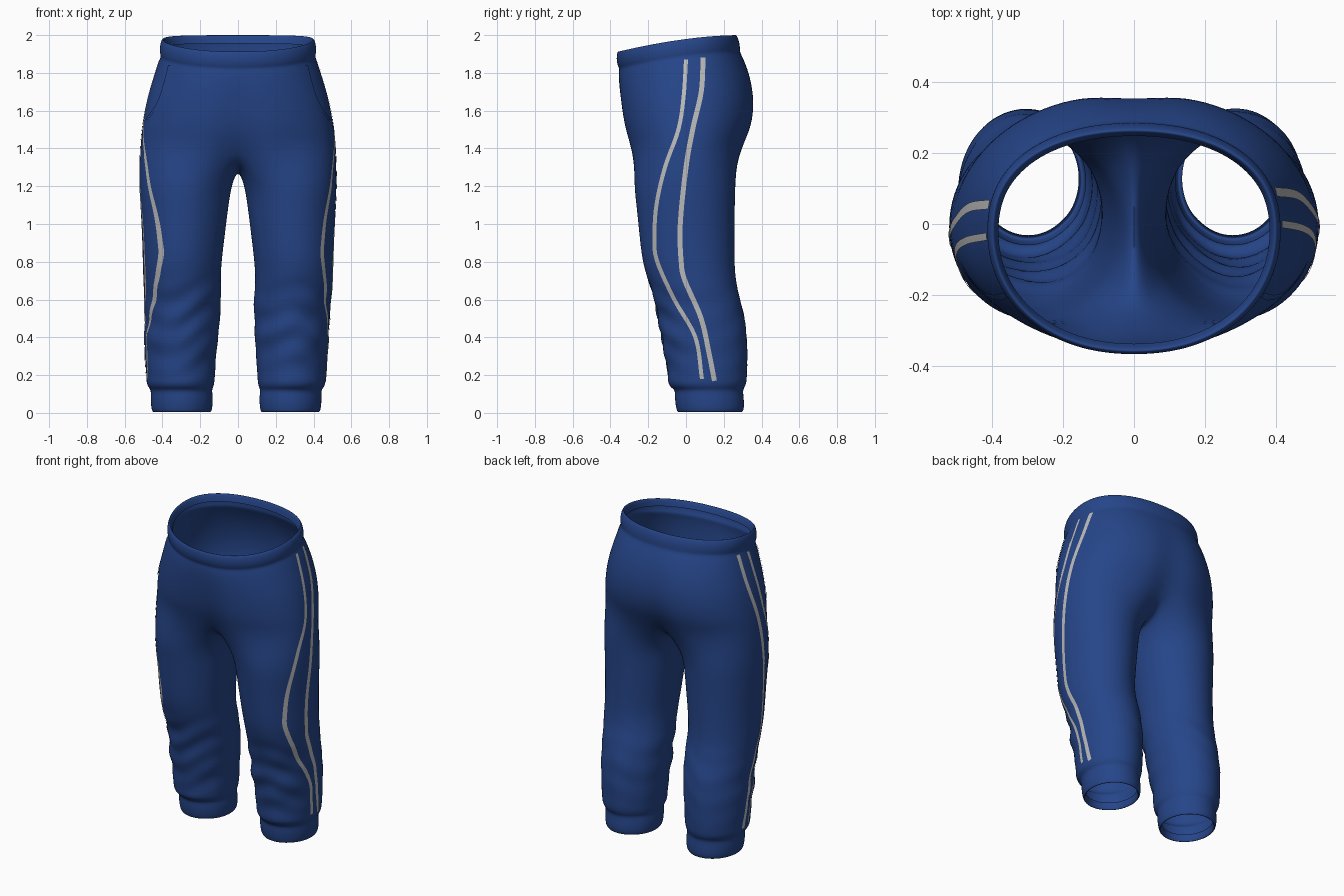
import bpy, bmesh, math
from mathutils import Vector
from mathutils.bvhtree import BVHTree

cube = bpy.data.objects.get("Cube")
if cube:
    bpy.data.objects.remove(cube)


def material(name, rgb):
    m = bpy.data.materials.new(name)
    m.use_nodes = True
    m.diffuse_color = (*rgb, 1)
    bsdf = m.node_tree.nodes["Principled BSDF"]
    bsdf.inputs["Base Color"].default_value = (*rgb, 1)
    bsdf.inputs["Roughness"].default_value = 0.8
    return m


BLUE = material("navy blue cloth", (0.019, 0.060, 0.250))
GREY = material("light grey trim", (0.50, 0.50, 0.50))

OUT, INN = 14, 8      # segments on the outer and inner part of a leg ring

# Hips: height, half width, front, back, centre pinch
HIPS = [(1.955, .385, -.340, .250, 0), (1.995, .393, -.352, .258, 0),
        (2.006, .405, -.365, .268, 0), (1.965, .418, -.372, .285, 0),
        (1.925, .416, -.364, .288, 0), (1.908, .410, -.354, .288, 0),
        (1.880, .423, -.361, .305, .002), (1.800, .447, -.362, .343, .01),
        (1.700, .477, -.356, .368, .017), (1.600, .497, -.347, .374, .023),
        (1.500, .512, -.333, .357, .035), (1.410, .520, -.308, .315, .05)]

# Legs: height, inner x, outer x, front, back
LEGS = [(1.22, .030, .528, -.282, .267), (1.10, .050, .521, -.267, .263),
        (.95, .068, .512, -.252, .261), (.80, .087, .508, -.236, .261),
        (.70, .092, .505, -.204, .267), (.60, .085, .498, -.170, .290),
        (.50, .090, .493, -.148, .316), (.40, .097, .490, -.140, .327),
        (.30, .105, .487, -.110, .329), (.20, .112, .478, -.100, .327),
        (.16, .114, .478, -.100, .324), (.135, .121, .467, -.085, .314),
        (.12, .128, .453, -.060, .304), (.08, .122, .456, -.063, .309),
        (.03, .125, .453, -.057, .312), (.0, .132, .445, -.048, .303),
        (.01, .145, .432, -.035, .290), (.05, .145, .432, -.035, .290)]


def hip_ring(z, w, front, back, pinch):
    """Open arc from front centre round the side to back centre."""
    mid, pts = -0.02, []
    for i in range(OUT + 1):
        t = math.pi * (i / OUT - 0.5)
        c, s = max(math.cos(t), 0), math.sin(t)
        x = w * c ** 0.92 if 0 < i < OUT else 0.0
        reach = (back if s > 0 else front) - mid
        y = mid + reach * abs(s) ** (0.86 if s > 0 else 0.95)
        y -= math.copysign(pinch, s) * math.exp(-(x / 0.07) ** 2)
        # the waist dips towards the front, fading out down the hips
        dip = max(0, min(1, (z - 1.45) / 0.4))
        drop = 0.09 * max(0, (0.26 - y) / 0.63) ** 1.7
        pts.append(Vector((x, y, z - dip * drop)))
    return pts


def leg_ring(z, inner, outer, front, back):
    """Closed ring starting at the inner front edge."""
    cx, cy = (inner + outer) / 2, (front + back) / 2
    spread = math.radians(140)
    angles = [spread * (2 * i / OUT - 1) for i in range(OUT + 1)]
    gap = 2 * (math.pi - spread)
    angles += [spread + gap * i / INN for i in range(1, INN)]
    return [Vector((cx + (outer - inner) / 2 * math.cos(a),
                    cy + (back - front) / 2 * math.sin(a), z)) for a in angles]


def build_cloth():
    bm = bmesh.new()
    for side in (1, -1):
        def add(pts):
            return [bm.verts.new((p.x * side, p.y, p.z)) for p in pts]

        hips = [hip_ring(*h) for h in HIPS]
        # saddle curve under the crotch closes the lowest hip ring
        f, b = hips[-1][0], hips[-1][-1]
        for i in range(1, INN):
            u = i / INN
            y = b.y + (f.y - b.y) * u
            z = 1.285 + (b.z - 1.285) * abs(2 * u - 1) ** 2.2
            hips[-1].append(Vector((0, y, z)))
        rings = [add(r) for r in hips] + [add(leg_ring(*r)) for r in LEGS]
        for a, c in zip(rings, rings[1:]):
            closed = len(a) > OUT + 1
            n = len(a) if closed else OUT
            for i in range(n):
                j = (i + 1) % len(a)
                bm.faces.new((a[i], a[j], c[j], c[i]))
    bmesh.ops.remove_doubles(bm, verts=bm.verts, dist=0.0005)
    bmesh.ops.recalc_face_normals(bm, faces=bm.faces)
    mesh = bpy.data.meshes.new("trousers")
    bm.to_mesh(mesh)
    bm.free()
    obj = bpy.data.objects.new("trousers", mesh)
    bpy.context.collection.objects.link(obj)
    sub = obj.modifiers.new("smooth", "SUBSURF")
    sub.levels = sub.render_levels = 2
    deps = bpy.context.evaluated_depsgraph_get()
    dense = bpy.data.meshes.new_from_object(obj.evaluated_get(deps))
    obj.modifiers.clear()
    obj.data = dense
    dense.materials.clear()
    dense.materials.append(BLUE)
    return obj


def add_folds(mesh):
    """Soft creases gathered above the cuffs, mostly at the front."""
    normals = [v.normal.copy() for v in mesh.vertices]
    for v, n in zip(mesh.vertices, normals):
        x, y, z = v.co
        if 0.16 < z < 0.75:
            fade = math.sin(math.pi * (z - 0.16) / 0.59)
            front = 0.25 + 0.75 * max(0, -n.y)
            wave = math.sin(42 * z + 9 * abs(x) + 2 * math.sin(14 * x))
            wave += 0.6 * math.sin(27 * z - 22 * x)
            v.co += n * 0.006 * fade * front * wave
        if z < 0.7:   # both shins lean slightly to one side
            v.co.x -= 0.01 * min(1, (0.7 - z) / 0.4)
    mesh.update()


def smooth_path(pts, steps=8):
    """Catmull-Rom samples through 2D points."""
    p = [Vector(q) for q in pts]
    p = [2 * p[0] - p[1]] + p + [2 * p[-1] - p[-2]]
    out = []
    for a, b, c, d in zip(p, p[1:], p[2:], p[3:]):
        for k in range(steps):
            t = k / steps
            out.append(0.5 * (2 * b + (c - a) * t + (2 * a - 5 * b + 4 * c - d) * t * t
                              + (3 * b - a - 3 * c + d) * t ** 3))
    return out + [p[-2]]


def ribbon(name, path, width, place, ray, lift, mat):
    """Thin strip laid on the cloth; place() maps 2D points to ray origins."""
    path = smooth_path(path)
    bm, rows = bmesh.new(), []
    for i, p in enumerate(path):
        d = (path[min(i + 1, len(path) - 1)] - path[max(i - 1, 0)]).normalized()
        across, row = Vector((-d.y, d.x)), []
        for k in (-0.5, 0, 0.5):
            hit = tree.ray_cast(place(p + across * width * k), ray)
            if hit[0] is None:
                break
            n = hit[1] if hit[1].dot(ray) < 0 else -hit[1]
            row.append(bm.verts.new(hit[0] + n * lift))
        if len(row) == 3:
            rows.append(row)
    for a, b in zip(rows, rows[1:]):
        for k in range(2):
            bm.faces.new((a[k], a[k + 1], b[k + 1], b[k]))
    mesh = bpy.data.meshes.new(name)
    bm.to_mesh(mesh)
    bm.free()
    mesh.materials.append(mat)
    obj = bpy.data.objects.new(name, mesh)
    bpy.context.collection.objects.link(obj)
    return obj


trousers = build_cloth()
add_folds(trousers.data)
tree = BVHTree.FromPolygons([v.co for v in trousers.data.vertices],
                            [p.vertices[:] for p in trousers.data.polygons])
parts = [trousers]

# Side stripes (y, z) and pocket edges (x, z)
FRONT_STRIPE = [(0, 1.87), (-.012, 1.68), (-.04, 1.5), (-.11, 1.3), (-.155, 1.1),
                (-.165, .92), (-.15, .8), (-.06, .6), (.05, .4), (.085, .18)]
BACK_STRIPE = [(.09, 1.88), (.08, 1.7), (.035, 1.5), (0, 1.3), (-.03, 1.0),
               (-.025, .8), (-.005, .7), (.08, .5), (.125, .3), (.15, .17)]
POCKET = [(.36, 1.84), (.385, 1.74), (.42, 1.64), (.48, 1.55)]

for side, label in ((1, "left"), (-1, "right")):
    shift = 0 if side > 0 else -0.035
    inward = Vector((-side, 0, 0))
    for name, path, width in (("front_stripe", FRONT_STRIPE, .021),
                              ("back_stripe", BACK_STRIPE, .026)):
        parts.append(ribbon(f"{label}_{name}", path, width,
                            lambda p: Vector((side, p.x + shift, p.y)),
                            inward, 0.003, GREY))
    parts.append(ribbon(f"{label}_pocket_edge", POCKET, .012,
                        lambda p: Vector((side * p.x, -1, p.y)),
                        Vector((0, 1, 0)), 0.005, BLUE))

bpy.ops.object.select_all(action="DESELECT")
for part in parts:
    part.select_set(True)
bpy.context.view_layer.objects.active = trousers
bpy.ops.object.shade_smooth_by_angle(angle=math.radians(50))
